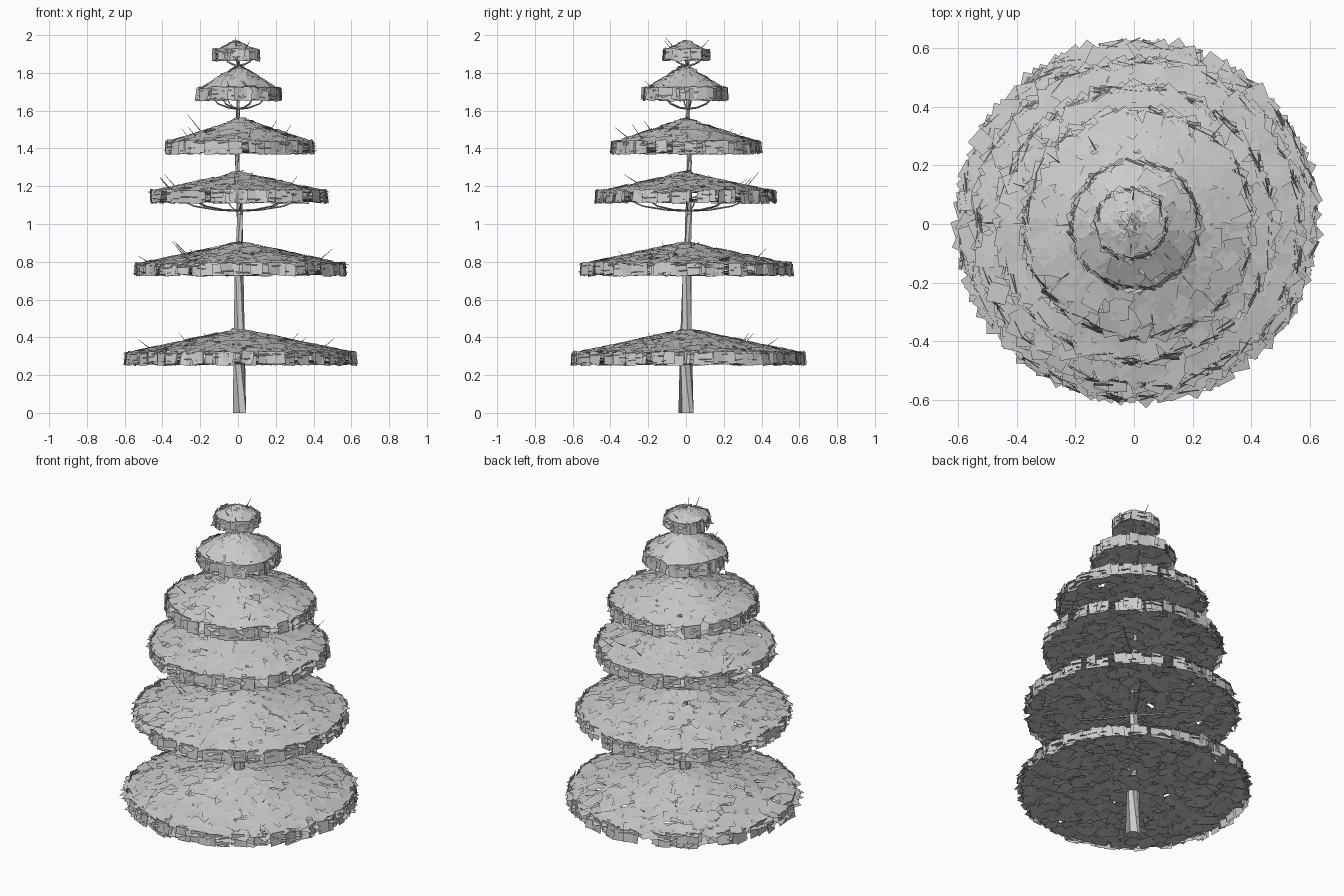
import bpy, bmesh, math, random
from mathutils import Vector, Matrix

if "Cube" in bpy.data.objects:
    bpy.data.objects.remove(bpy.data.objects["Cube"])

random.seed(7)
rnd = random.uniform

# cx, cy, radius, apex z, rim top z, rim bottom z, branch root z, branch count
TIERS = [
    (0.01, 0.01, 0.615, 0.455, 0.325, 0.250, 0.27, 8),
    (0.015, 0.0, 0.565, 0.915, 0.795, 0.725, 0.73, 8),
    (0.005, 0.0, 0.475, 1.285, 1.180, 1.110, 1.07, 8),
    (0.015, 0.0, 0.395, 1.570, 1.440, 1.370, 1.38, 7),
    (0.005, -0.005, 0.220, 1.850, 1.720, 1.655, 1.61, 6),
    (-0.01, 0.0, 0.120, 1.975, 1.925, 1.865, 1.84, 4),
]


def finish(bm, name):
    mesh = bpy.data.meshes.new(name)
    bm.to_mesh(mesh)
    bm.free()
    obj = bpy.data.objects.new(name, mesh)
    bpy.context.collection.objects.link(obj)
    return obj


def card(bm, center, normal, size, spin):
    """One square leaf card facing along normal."""
    rot = Vector(normal).to_track_quat('Z', 'Y').to_matrix() @ Matrix.Rotation(spin, 3, 'Z')
    h = size / 2
    bm.faces.new([bm.verts.new(Vector(center) + rot @ Vector((x, y, 0)))
                  for x, y in ((-h, -h), (h, -h), (h, h), (-h, h))])


def tube(bm, points, radii, sides):
    """Tapered tube through points."""
    rings = []
    for i, p in enumerate(points):
        d = points[min(i + 1, len(points) - 1)] - points[max(i - 1, 0)]
        rot = d.to_track_quat('Z', 'Y').to_matrix()
        rings.append([bm.verts.new(p + rot @ Vector((radii[i] * math.cos(2 * math.pi * k / sides),
                                                     radii[i] * math.sin(2 * math.pi * k / sides), 0)))
                      for k in range(sides)])
    for a, b in zip(rings, rings[1:]):
        for k in range(sides):
            j = (k + 1) % sides
            bm.faces.new((a[k], a[j], b[j], b[k]))
    bm.faces.new(rings[-1])
    bm.faces.new(rings[0][::-1])


# trunk, slightly wavering and tapered
bm = bmesh.new()
path = [Vector(p) for p in ((0.008, 0, 0), (0.006, 0, 0.4), (0.006, 0.006, 0.75), (0.01, 0.014, 1.05),
                            (-0.004, 0.018, 1.33), (0, 0.012, 1.6), (0, 0.005, 1.93))]
tube(bm, path, [0.040, 0.031, 0.024, 0.018, 0.013, 0.010, 0.004], 6)
bmesh.ops.translate(bm, verts=[v for v in bm.verts if v.co.z < 0.05], vec=(0, 0, 0))
finish(bm, "trunk")

for n, (cx, cy, R, za, zt, zb, zr, count) in enumerate(TIERS, 1):
    c = Vector((cx, cy, 0))
    size = 0.066 if n < 6 else 0.058
    h = size / 2
    rc = R - h * 0.8                      # card centres stay inside the rim
    slope = (za - zt) / R

    # foliage: sloping roof, upright rim and flat underside of leaf cards
    bm = bmesh.new()
    for i in range(int(2600 * R * R) + 60):
        r = rc * math.sqrt(random.random())
        a = rnd(0, 2 * math.pi)
        z = za - slope * r - 0.006 - rnd(0, 0.012)
        nrm = (slope * math.cos(a) + rnd(-.08, .08), slope * math.sin(a) + rnd(-.08, .08), 1)
        card(bm, c + Vector((r * math.cos(a), r * math.sin(a), z)), nrm, size, rnd(0, 1.57))
    for i in range(int(190 * R) + 14):
        a = rnd(0, 2 * math.pi)
        r = R * rnd(0.955, 1.0)
        nrm = (math.cos(a + rnd(-.4, .4)), math.sin(a + rnd(-.4, .4)), rnd(0, .2))
        card(bm, c + Vector((r * math.cos(a), r * math.sin(a), (zt + zb) / 2 + rnd(-.005, .008))),
             nrm, size, rnd(-.12, .12))
    edge = int(90 * R) + 6
    for i in range(edge):
        a = 2 * math.pi * i / edge + rnd(-.04, .04)
        r = R - h * rnd(0.5, 1.0)
        card(bm, c + Vector((r * math.cos(a), r * math.sin(a), zt - rnd(0, .05))),
             (slope * math.cos(a), slope * math.sin(a), 1), size, rnd(0, 1.57))
    for i in range(int(1600 * R * R) + 30):
        r = rc * math.sqrt(random.random())
        a = rnd(0, 2 * math.pi)
        card(bm, c + Vector((r * math.cos(a), r * math.sin(a), zb + rnd(.008, .022))),
             (rnd(-.12, .12), rnd(-.12, .12), -1), size, rnd(0, 1.57))
    finish(bm, f"foliage_tier_{n}")

    # branches curving out under the foliage, twigs poking through it
    bm = bmesh.new()
    for i in range(count):
        a = 2 * math.pi * i / count + rnd(-.2, .2)
        out = Vector((math.cos(a), math.sin(a), 0))
        pts = [Vector((0.004, 0.01, 0)) + out * R * f + Vector((0, 0, zr + (zb + 0.03 - zr) * g))
               for f, g in ((0, 0), (.25, .08), (.5, .35), (.72, 1))]
        tube(bm, pts, [0.006, 0.005, 0.004, 0.002], 4)
    for i in range(7 if n < 5 else 3):
        a = rnd(0, 2 * math.pi)
        out = Vector((math.cos(a), math.sin(a), 0))
        r = R * rnd(.5, .85)
        start = c + out * r + Vector((0, 0, za - slope * r - 0.02))
        length = rnd(.07, .11) * (1 if n < 5 else .6)
        tip = start + out * length * .75 + Vector((0, 0, length * rnd(.4, .95)))
        tube(bm, [start, tip], [0.003, 0.001], 3)
    finish(bm, f"branches_tier_{n}")
